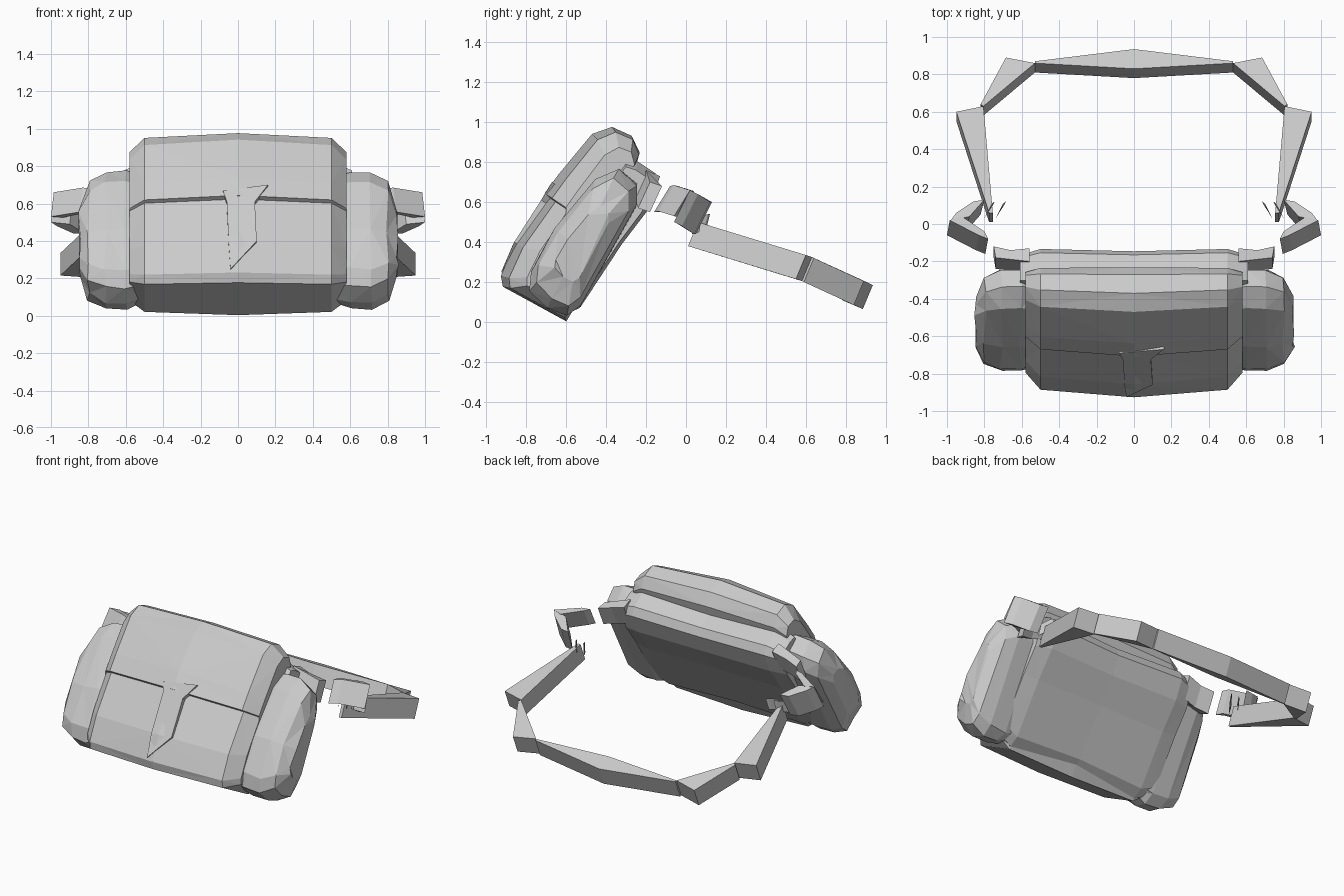
import bpy, bmesh, random
from mathutils import Vector

random.seed(4)
cube = bpy.data.objects.get("Cube")
if cube:
    bpy.data.objects.remove(cube)

fabric = bpy.data.materials.new("grey fabric")
fabric.use_nodes = True
GREY = (0.6, 0.6, 0.6, 1)
fabric.diffuse_color = GREY
fabric.node_tree.nodes["Principled BSDF"].inputs["Base Color"].default_value = GREY

# Directions of the tilted bag in the y-z plane
UP = Vector((0.52, 0.85))
OUT = Vector((-0.85, 0.52))


def finish(name, bm):
    bmesh.ops.recalc_face_normals(bm, faces=bm.faces)
    mesh = bpy.data.meshes.new(name)
    bm.to_mesh(mesh)
    bm.free()
    mesh.materials.append(fabric)
    obj = bpy.data.objects.new(name, mesh)
    bpy.context.collection.objects.link(obj)
    return obj


def loft(name, profile, sections, centre, jitter=0.0):
    """Skin a closed side profile across x; sections are (x, height, depth)."""
    bm = bmesh.new()
    mid = Vector(centre)
    rings = []
    for x, height, depth in sections:
        ring = []
        for p in profile:
            d = Vector(p) - mid
            q = mid + UP * d.dot(UP) * height + OUT * d.dot(OUT) * depth
            ring.append(bm.verts.new((x + random.uniform(-jitter, jitter), q.x,
                                      q.y + random.uniform(-jitter, jitter))))
        rings.append(ring)
    n = len(profile)
    for a, b in zip(rings, rings[1:]):
        for i in range(n):
            j = (i + 1) % n
            bm.faces.new((a[i], a[j], b[j], b[i]))
    bm.faces.new(rings[0])
    bm.faces.new(rings[-1])
    bmesh.ops.triangulate(bm, faces=bm.faces)
    return finish(name, bm)


def prism(name, top, drop, side=1):
    """Extrude an outline along the drop vector."""
    bm = bmesh.new()
    shift = Vector((drop[0] * side, drop[1], drop[2]))
    a = [bm.verts.new((x * side, y, z)) for x, y, z in top]
    b = [bm.verts.new(v.co + shift) for v in a]
    bm.faces.new(a)
    bm.faces.new(b)
    for i in range(len(a)):
        j = (i + 1) % len(a)
        bm.faces.new((a[i], a[j], b[j], b[i]))
    return finish(name, bm)


# Main pouch, bowed forward, with the flap lip as a step in its front
pouch = [(-0.60, 0.0), (-0.92, 0.175), (-0.93, 0.23), (-0.86, 0.39), (-0.69, 0.625),
         (-0.71, 0.645), (-0.64, 0.74), (-0.47, 0.945), (-0.37, 0.98), (-0.27, 0.935),
         (-0.23, 0.85), (-0.25, 0.78), (-0.54, 0.1)]
loft("main_pouch", pouch,
     [(-0.58, 0.86, 0.6), (-0.5, 0.975, 0.86), (0, 1, 1), (0.5, 0.975, 0.86), (0.58, 0.86, 0.6)],
     (-0.45, 0.45))

# Flap tongue lying on the front
prism("flap_tongue", [(-0.08, -0.69, 0.67), (0.16, -0.67, 0.7), (0.09, -0.725, 0.61),
                      (0.1, -0.86, 0.4), (-0.04, -0.925, 0.25), (-0.05, -0.865, 0.39),
                      (-0.06, -0.725, 0.61)],
      (0, 0.08, -0.05))

# Padded back panel
panel = [(-0.3, 0.83), (-0.24, 0.81), (-0.15, 0.75), (-0.13, 0.69), (-0.19, 0.56),
         (-0.32, 0.39), (-0.53, 0.07), (-0.6, 0.03), (-0.66, 0.08), (-0.5, 0.55)]
loft("back_panel", panel,
     [(-0.61, 0.88, 0.8), (-0.5, 0.99, 1), (0, 0.94, 0.95), (0.5, 0.99, 1), (0.61, 0.88, 0.8)],
     (-0.38, 0.45))

pocket = [(-0.6, 0.03), (-0.7, 0.065), (-0.79, 0.15), (-0.78, 0.25), (-0.66, 0.46),
          (-0.45, 0.72), (-0.33, 0.78), (-0.24, 0.7), (-0.24, 0.59), (-0.53, 0.07)]
TILT = (0, -0.05, -0.12)
for side, label in ((1, "left"), (-1, "right")):
    # Rounded side pocket
    loft(label + "_side_pocket", pocket,
         [(side * x, k, d) for x, k, d in
          ((0.5, 0.9, 0.9), (0.6, 0.99, 0.97), (0.71, 0.98, 1), (0.8, 0.84, 0.85),
           (0.85, 0.5, 0.48))],
         (-0.53, 0.38), 0.01)

    # Strap root sewn to the back panel
    prism(label + "_strap_root", [(0.56, -0.13, 0.73), (0.66, -0.14, 0.7), (0.75, -0.12, 0.68),
                                  (0.74, -0.18, 0.7), (0.56, -0.2, 0.76)],
          (0, -0.06, -0.13), side)

    # Buckle strap bending around the hip
    prism(label + "_buckle_front", [(0.78, -0.08, 0.68), (0.83, -0.06, 0.685), (0.985, 0.02, 0.66),
                                    (0.92, 0.04, 0.655), (0.8, -0.04, 0.68)],
          (0.015, -0.08, -0.13), side)
    prism(label + "_buckle_back", [(0.98, 0.02, 0.66), (0.95, 0.06, 0.64), (0.86, 0.12, 0.6),
                                   (0.8, 0.13, 0.6), (0.88, 0.04, 0.65)],
          (0.02, -0.08, -0.16), side)

    # Frayed webbing ends
    for x in (0.70, 0.76):
        prism(label + "_webbing_end", [(x, 0.11, 0.54), (x - 0.015, 0.12, 0.54), (x + 0.03, 0.05, 0.52)],
              (0.01, -0.02, -0.08), side)

    # Waist belt: three tapered lengths to the middle of the back
    prism(label + "_belt_side", [(0.755, 0.06, 0.5), (0.775, 0.06, 0.5),
                                 (0.95, 0.6, 0.335), (0.805, 0.63, 0.325)], TILT, side)
    prism(label + "_belt_corner", [(0.805, 0.63, 0.325), (0.82, 0.64, 0.32),
                                   (0.685, 0.89, 0.205), (0.53, 0.86, 0.22)], TILT, side)
    prism(label + "_belt_back", [(0.53, 0.86, 0.22), (0.53, 0.87, 0.215),
                                 (0, 0.935, 0.185), (0, 0.83, 0.23)], TILT, side)
